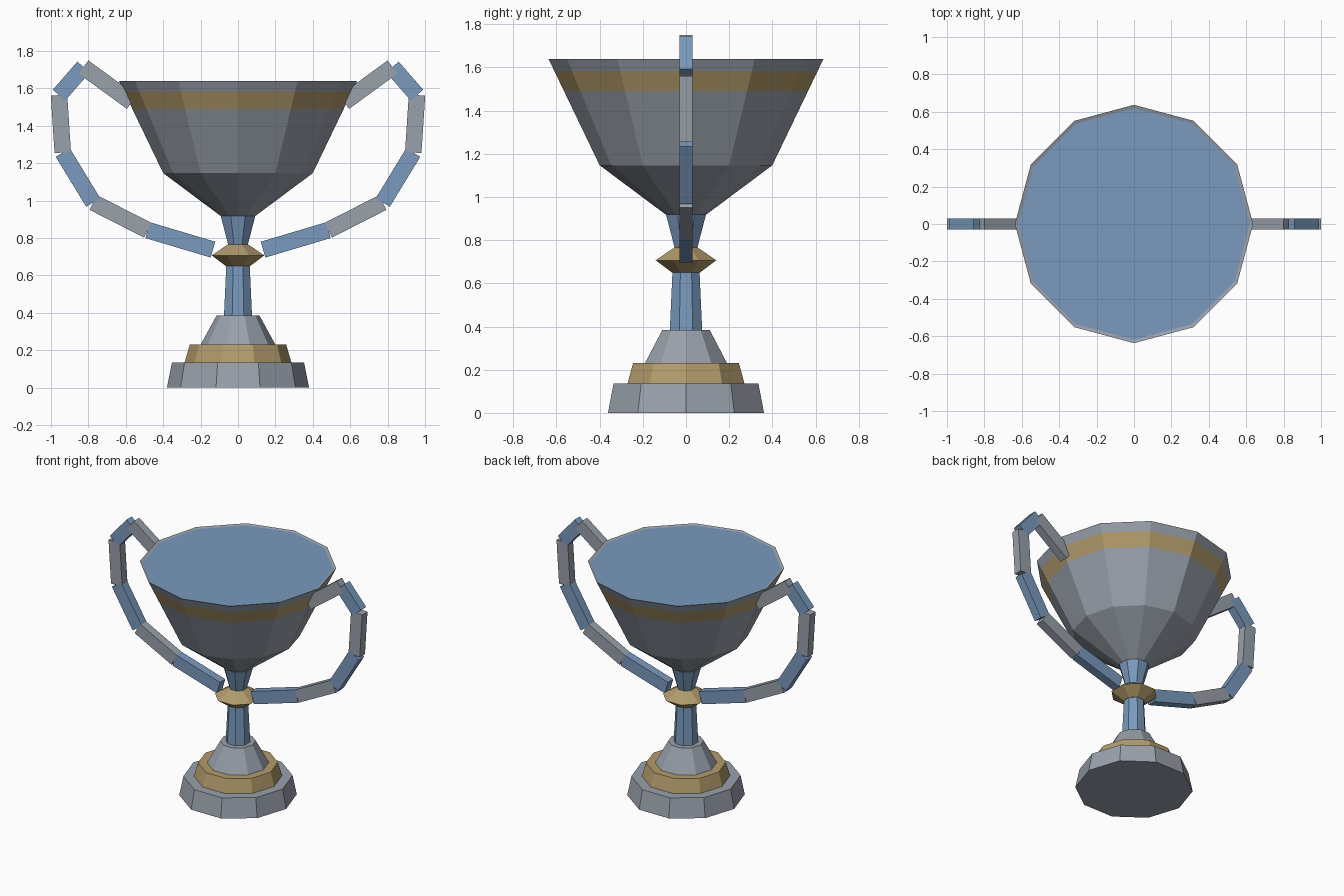
import bpy, bmesh, math
from mathutils import Vector, Matrix

if "Cube" in bpy.data.objects:
    bpy.data.objects.remove(bpy.data.objects["Cube"])


def material(name, srgb):
    m = bpy.data.materials.new(name)
    m.diffuse_color = [((c + 0.055) / 1.055) ** 2.4 for c in srgb] + [1.0]
    m.use_nodes = True
    m.node_tree.nodes["Principled BSDF"].inputs["Base Color"].default_value = m.diffuse_color
    return m


GREY = material("grey metal", (0.60, 0.63, 0.67))
BLUE = material("blue metal", (0.475, 0.605, 0.745))
GOLD = material("gold metal", (0.70, 0.61, 0.42))


def finish(bm, name, mats):
    me = bpy.data.meshes.new(name)
    bm.to_mesh(me)
    bm.free()
    for m in mats:
        me.materials.append(m)
    ob = bpy.data.objects.new(name, me)
    bpy.context.collection.objects.link(ob)
    return ob


def lathe(name, sides, profile, mats, turn=0.0, bands=None, top=0):
    """Faceted turned part from (radius, height) pairs; bands = material per step."""
    bm = bmesh.new()
    rings = []
    for r, z in profile:
        angles = [turn + math.tau * i / sides for i in range(sides)]
        rings.append([bm.verts.new((r * math.cos(a), r * math.sin(a), z)) for a in angles])
    for k in range(len(rings) - 1):
        lo, hi = rings[k], rings[k + 1]
        for i in range(sides):
            j = (i + 1) % sides
            f = bm.faces.new((lo[i], lo[j], hi[j], hi[i]))
            f.material_index = bands[k] if bands else 0
    bm.faces.new(rings[0][::-1])
    bm.faces.new(rings[-1]).material_index = top
    return finish(bm, name, mats)


# Stepped ten-sided base
lathe("base_foot", 10, [(0.38, 0), (0.353, 0.135)], [GREY])
lathe("base_band", 10, [(0.285, 0.135), (0.258, 0.23)], [GOLD])
lathe("base_cone", 10, [(0.20, 0.23), (0.115, 0.385)], [GREY])

# Eight-sided stem with a knob
T = math.pi / 8
lathe("lower_stem", 8, [(0.081, 0.385), (0.068, 0.65)], [BLUE], T)
lathe("knob", 8, [(0.07, 0.65), (0.152, 0.707), (0.06, 0.765)], [GOLD], T)
lathe("upper_stem", 8, [(0.057, 0.765), (0.10, 0.918)], [BLUE], T)


# Twelve-sided bowl: painted band, thin rim, and a flat fill almost level with the rim
def wall(z):
    return 0.4 + (z - 1.147) * (0.637 - 0.4) / (1.64 - 1.147)


lathe("bowl", 12,
      [(0.093, 0.918)] + [(wall(z), z) for z in (1.147, 1.49, 1.583, 1.64)]
      + [(0.619, 1.634)],
      [GREY, GOLD, BLUE], bands=[0, 0, 1, 0, 0], top=2)

# Handles: chains of square bars in alternating colours
PATH = [(0.568, 1.526), (0.826, 1.714), (0.957, 1.564), (0.937, 1.257),
        (0.774, 0.99), (0.483, 0.842), (0.134, 0.738)]
PAINT = [GREY, BLUE, GREY, BLUE, GREY, BLUE]

for side, s in (("right", 1), ("left", -1)):
    for n, (a, b) in enumerate(zip(PATH, PATH[1:])):
        p, q = Vector((s * a[0], 0, a[1])), Vector((s * b[0], 0, b[1]))
        d = q - p
        turn = Matrix.Rotation(-math.atan2(d.z, d.x), 4, 'Y')
        size = Matrix.Diagonal((d.length, 0.06, 0.088, 1))
        bm = bmesh.new()
        bmesh.ops.create_cube(bm, size=1,
                              matrix=Matrix.Translation((p + q) / 2) @ turn @ size)
        finish(bm, f"{side}_handle_bar_{n + 1}", [PAINT[n]])
